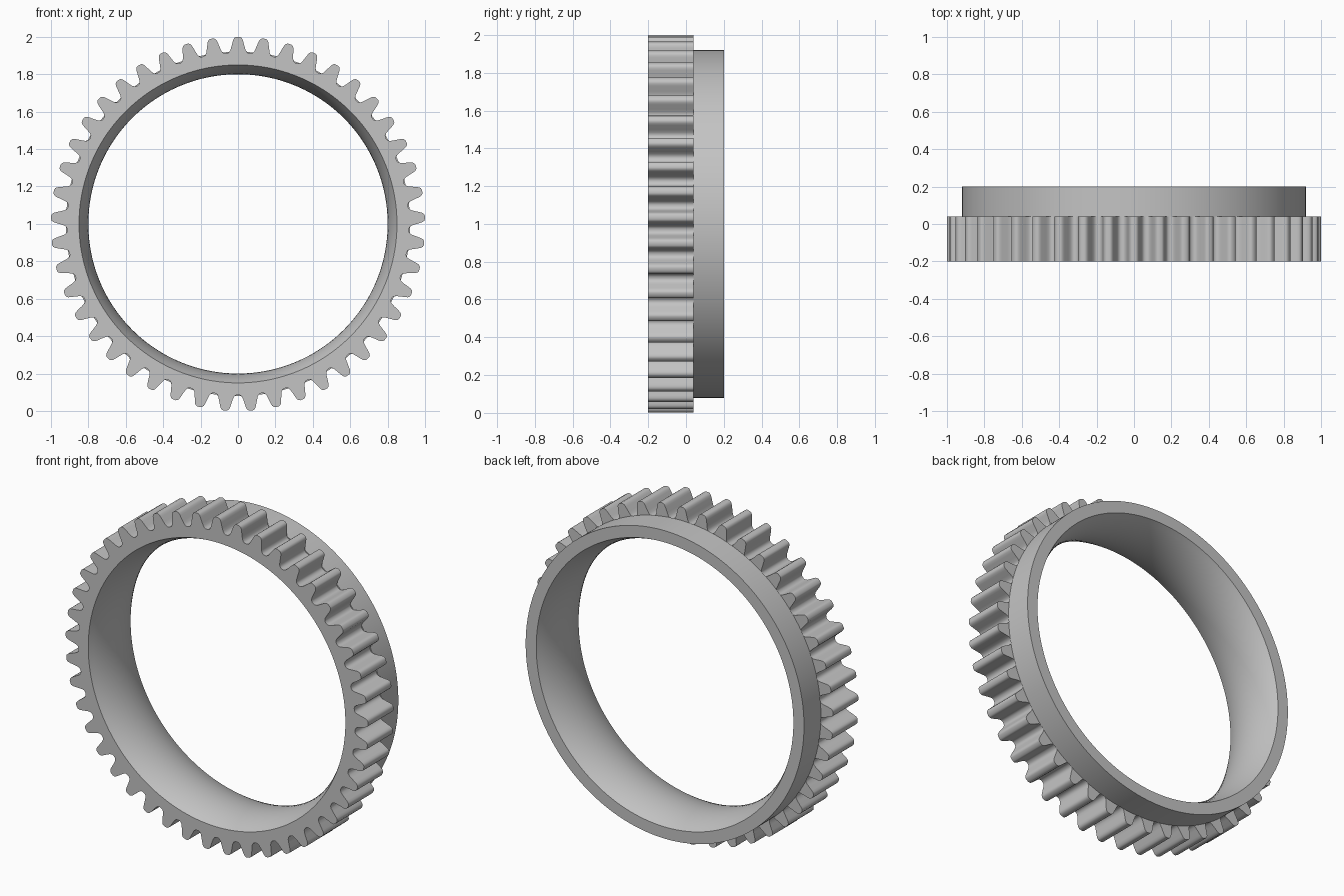
import bpy
import bmesh
from math import sin, cos, atan2, hypot, pi, radians

cube = bpy.data.objects.get("Cube")
if cube:
    bpy.data.objects.remove(cube)

TEETH = 45
HALF_DEPTH = 0.2
SHOULDER = 0.04      # where the toothed band meets the plain collar
COLLAR_R = 0.92
BORE_R, THROAT_R = 0.85, 0.80
ARC_STEPS = 14

# Half of one tooth: (sideways offset, radius), from tip to valley
half_tooth = [(0, 1), (0.010, 1), (0.018, 0.996), (0.024, 0.988), (0.028, 0.976),
              (0.036, 0.945), (0.041, 0.928), (0.048, 0.917), (0.057, 0.912)]
half = [(atan2(x, r), hypot(x, r) if x > 0.02 else r) for x, r in half_tooth]
tooth = [(-a, r) for a, r in reversed(half[1:])] + half

# Full outline as (angle from the top, radius)
outline = [(2 * pi * i / TEETH + a, r) for i in range(TEETH) for a, r in tooth]

# Bore: a shallow arc, narrowest at mid depth
sagitta = BORE_R - THROAT_R
arc_r = (HALF_DEPTH ** 2 + sagitta ** 2) / (2 * sagitta)
bore = []
for i in range(ARC_STEPS + 1):
    y = -HALF_DEPTH + 2 * HALF_DEPTH * i / ARC_STEPS
    bore.append((y, THROAT_R + arc_r - (arc_r ** 2 - y ** 2) ** 0.5))


def section(tooth_r):
    """Closed cross-section (y, radius): bore, back rim, collar, tooth."""
    return bore + [(HALF_DEPTH, COLLAR_R), (SHOULDER, COLLAR_R),
                   (SHOULDER, tooth_r), (-HALF_DEPTH, tooth_r)]


# Sweep the cross-section round the axis
bm = bmesh.new()
columns = [[bm.verts.new((r * sin(a), y, 1 + r * cos(a))) for y, r in section(tr)]
           for a, tr in outline]
for i, col in enumerate(columns):
    nxt = columns[(i + 1) % len(columns)]
    for j in range(len(col)):
        k = (j + 1) % len(col)
        bm.faces.new((col[j], col[k], nxt[k], nxt[j]))
bmesh.ops.recalc_face_normals(bm, faces=bm.faces)

mesh = bpy.data.meshes.new("gear_ring")
bm.to_mesh(mesh)
bm.free()
gear = bpy.data.objects.new("gear_ring", mesh)
bpy.context.collection.objects.link(gear)

# Plain grey metal
grey = bpy.data.materials.new("light grey")
grey.use_nodes = True
colour = (0.55, 0.55, 0.55, 1)
grey.diffuse_color = colour
for node in grey.node_tree.nodes:
    if node.type == 'BSDF_PRINCIPLED':
        node.inputs["Base Color"].default_value = colour
mesh.materials.append(grey)

bpy.ops.object.select_all(action='DESELECT')
gear.select_set(True)
bpy.context.view_layer.objects.active = gear
bpy.ops.object.shade_smooth_by_angle(angle=radians(35))
